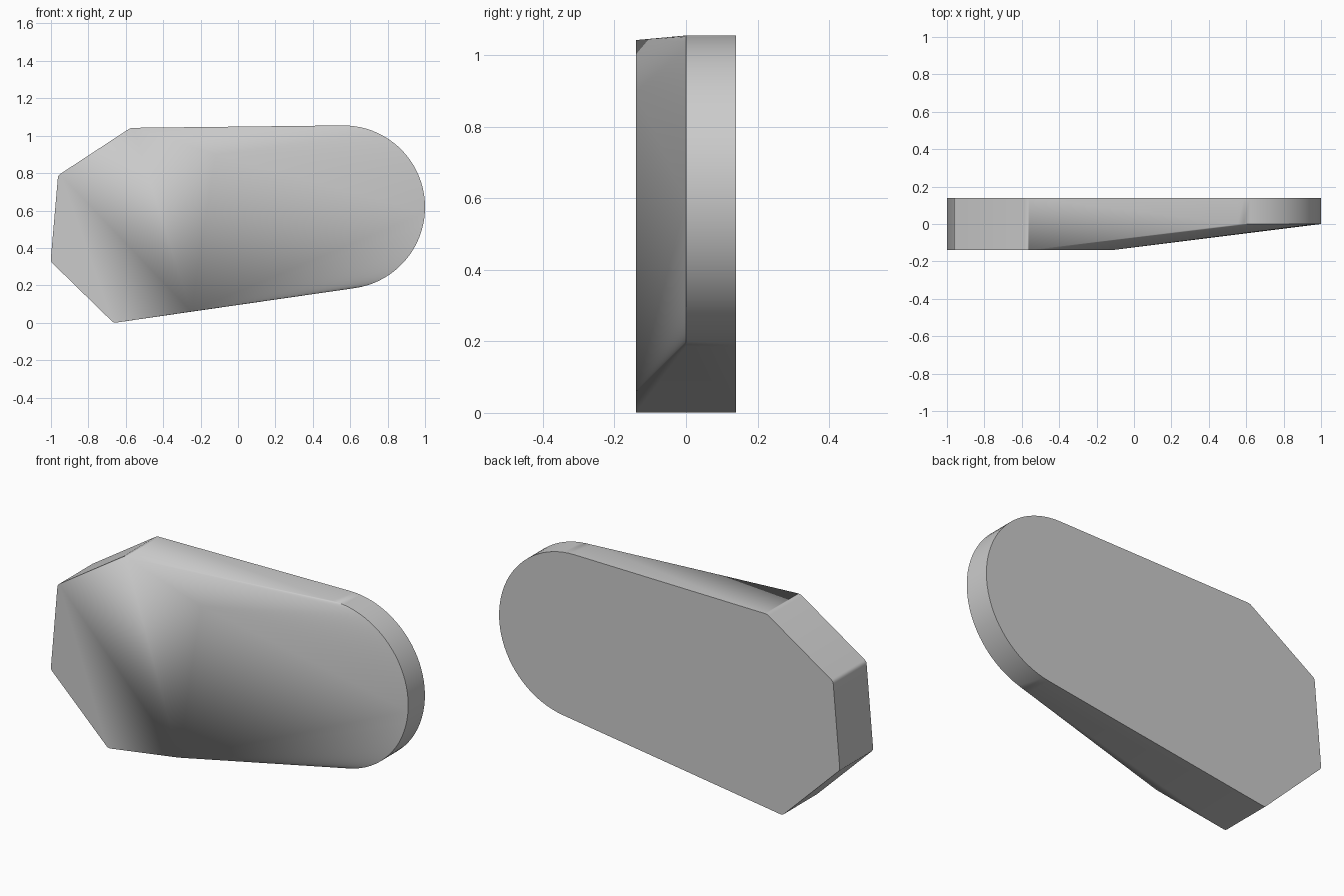
import bpy, bmesh
from math import radians, cos, sin
from mathutils import Vector

cube = bpy.data.objects.get("Cube")
if cube:
    bpy.data.objects.remove(cube, do_unlink=True)

HALF = 0.14          # half thickness
CENTRE, RADIUS = Vector((0.563, 0.618)), 0.437


def rounded(prev, corner, nxt, size=0.012, steps=3):
    """Small curve replacing a sharp outline corner."""
    a = corner + (prev - corner).normalized() * size
    b = corner + (nxt - corner).normalized() * size
    points = []
    for i in range(steps + 1):
        t = i / steps
        points.append(a * (1 - t) ** 2 + corner * 2 * t * (1 - t) + b * t * t)
    return points


# Round end, from the lower tangent to the upper tangent
start, stop, count = -81.7, 91, 40
arc = []
for i in range(count + 1):
    angle = radians(start + (stop - start) * i / count)
    arc.append(CENTRE + RADIUS * Vector((cos(angle), sin(angle))))

# Angular end, from the top round to the bottom
corners = [Vector(p) for p in ((-0.574, 1.042), (-0.962, 0.788), (-1.002, 0.328), (-0.665, -0.001))]
chain = [arc[-1]] + corners + [arc[0]]
angular = []
for i in range(1, len(chain) - 1):
    angular += rounded(chain[i - 1], chain[i], chain[i + 1])

# Limits of the flat front before it slopes back to the round end
ridge = [Vector((-0.12, 0.9)), Vector((-0.25, 0.06))]

bm = bmesh.new()
for points, y in ((arc + angular, HALF), (arc, 0), (angular + ridge, -HALF)):
    for p in points:
        bm.verts.new((p.x, y, p.y))
result = bmesh.ops.convex_hull(bm, input=bm.verts[:])
loose = {v for v in result["geom_interior"] + result["geom_unused"]
         if isinstance(v, bmesh.types.BMVert) and not v.link_faces}
bmesh.ops.delete(bm, geom=list(loose), context='VERTS')
bmesh.ops.dissolve_limit(bm, angle_limit=radians(0.5), verts=bm.verts[:], edges=bm.edges[:])
bmesh.ops.recalc_face_normals(bm, faces=bm.faces[:])

mesh = bpy.data.meshes.new("tapered_plate")
bm.to_mesh(mesh)
bm.free()
plate = bpy.data.objects.new("tapered_plate", mesh)
bpy.context.collection.objects.link(plate)

# Plain grey finish
grey = bpy.data.materials.new("light_grey")
grey.use_nodes = True
colour = (0.6, 0.6, 0.6, 1)
grey.diffuse_color = colour
grey.node_tree.nodes["Principled BSDF"].inputs["Base Color"].default_value = colour
mesh.materials.append(grey)

bpy.context.view_layer.objects.active = plate
plate.select_set(True)
bpy.ops.object.shade_smooth_by_angle(angle=radians(30))
